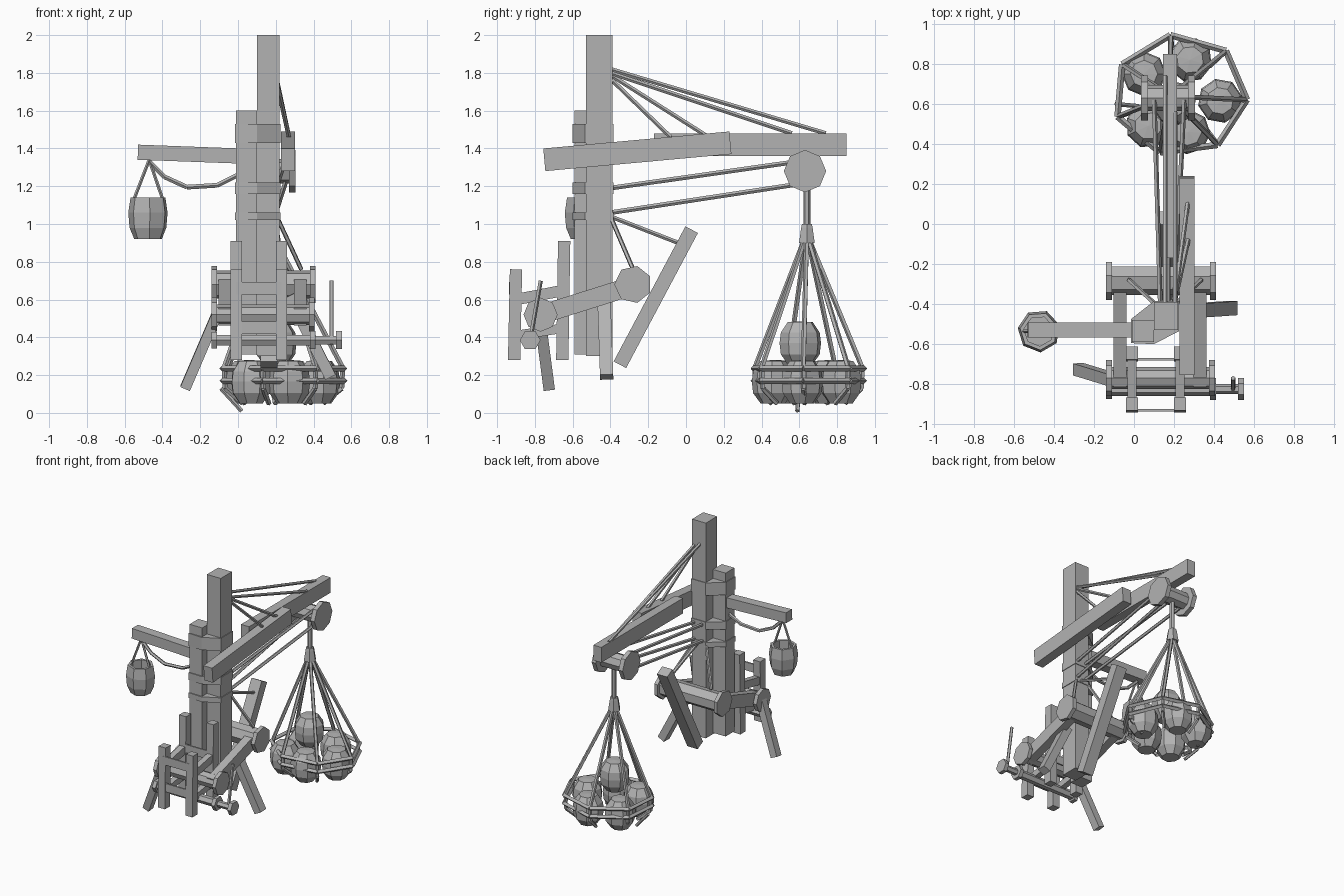
import bpy, bmesh, math
from mathutils import Vector, Matrix

old = bpy.data.objects.get("Cube")
if old:
    bpy.data.objects.remove(old, do_unlink=True)

GREY = (0.45, 0.45, 0.45, 1)
mat = bpy.data.materials.new("weathered grey")
mat.use_nodes = True
mat.diffuse_color = GREY
mat.node_tree.nodes["Principled BSDF"].inputs["Base Color"].default_value = GREY


def finish(name, bm):
    bmesh.ops.recalc_face_normals(bm, faces=bm.faces)
    me = bpy.data.meshes.new(name)
    bm.to_mesh(me)
    bm.free()
    me.materials.append(mat)
    ob = bpy.data.objects.new(name, me)
    bpy.context.collection.objects.link(ob)
    return ob


def frame(a, b, side):
    """Matrix at the middle of a-b with its z axis along a-b."""
    z = (b - a).normalized()
    s = Vector(side)
    x = (s - z * s.dot(z)).normalized()
    m = Matrix((x, z.cross(x), z)).transposed().to_4x4()
    return Matrix.Translation((a + b) / 2) @ m


def beam(name, a, b, w, h, side=(1, 0, 0)):
    a, b = Vector(a), Vector(b)
    bm = bmesh.new()
    scale = Matrix.Diagonal((w, h, (b - a).length, 1))
    bmesh.ops.create_cube(bm, size=1, matrix=frame(a, b, side) @ scale)
    return finish(name, bm)


def add_rod(bm, a, b, r, sides):
    a, b = Vector(a), Vector(b)
    side = (0, 0, 1) if abs((b - a).normalized().z) < 0.9 else (1, 0, 0)
    bmesh.ops.create_cone(bm, cap_ends=True, segments=sides, radius1=r, radius2=r,
                          depth=(b - a).length, matrix=frame(a, b, side))


def rope(name, pts, r=0.013, sides=5):
    bm = bmesh.new()
    for a, b in zip(pts, pts[1:]):
        add_rod(bm, a, b, r, sides)
    return finish(name, bm)


def drum(name, x0, x1, y, z, r, flange, sides, t=0.03):
    """Barrel along x with a flange at each end."""
    bm = bmesh.new()
    add_rod(bm, (x0, y, z), (x1, y, z), r, sides)
    for x in (x0, x1 - t):
        add_rod(bm, (x, y, z), (x + t, y, z), flange, sides)
    return finish(name, bm)


def lathe(name, profile, centre, sides, turn=0.0):
    bm = bmesh.new()
    vs = [bm.verts.new((r, 0, z)) for r, z in profile]
    es = [bm.edges.new(p) for p in zip(vs, vs[1:])]
    bmesh.ops.spin(bm, geom=vs + es, axis=(0, 0, 1), cent=(0, 0, 0),
                   angle=math.tau, steps=sides)
    bmesh.ops.remove_doubles(bm, verts=bm.verts, dist=0.0005)
    bm.transform(Matrix.Translation(centre) @ Matrix.Rotation(turn, 4, "Z"))
    return finish(name, bm)


def band(name, outline, z0, z1):
    bm = bmesh.new()
    f = bm.faces.new([bm.verts.new((x, y, z0)) for x, y in outline])
    ext = bmesh.ops.extrude_face_region(bm, geom=[f])["geom"]
    bmesh.ops.translate(bm, vec=(0, 0, z1 - z0),
                        verts=[v for v in ext if isinstance(v, bmesh.types.BMVert)])
    return finish(name, bm)


# Masts and the straps lashing them together
beam("main_mast", (0.16, -0.46, 0.3), (0.16, -0.46, 2), 0.12, 0.14)
beam("second_mast", (0.045, -0.535, 0.31), (0.045, -0.535, 1.6), 0.11, 0.11)
hull = [(-0.015, -0.595), (0.1, -0.6), (0.225, -0.535),
        (0.225, -0.385), (0.1, -0.385), (-0.015, -0.475)]
for i, (z0, z1) in enumerate([(1.43, 1.53), (1.16, 1.22), (1.02, 1.06)]):
    band(f"mast_strap_{i}", hull, z0, z1)

# Booms
beam("lower_boom", (0.265, -0.75, 1.34), (0.265, 0.235, 1.43), 0.075, 0.12)
beam("upper_boom", (0.18, -0.17, 1.42), (0.18, 0.85, 1.42), 0.07, 0.12)

# Stays from the mast head
for i, (x, y) in enumerate([(0.155, 0.74), (0.205, 0.56)]):
    rope(f"long_stay_{i}", [(x, -0.4, 1.82 - 0.02 * i), (x, y, 1.48)], 0.012)
for i, y in enumerate((-0.08, 0.12)):
    rope(f"short_stay_{i}", [(0.2, -0.4, 1.77 + 0.02 * i), (0.27, y, 1.46)], 0.012)

# Hoist drum under the boom tip and its haul ropes
drum("hoist_drum", 0.035, 0.305, 0.63, 1.28, 0.065, 0.112, 8, 0.035)
for i, (xa, xb) in enumerate([(0.13, 0.1), (0.2, 0.25)]):
    rope(f"upper_haul_rope_{i}", [(xa, -0.4, 1.19), (xb, 0.62, 1.335)])
    rope(f"lower_haul_rope_{i}", [(xa, -0.4, 1.06), (xb, 0.62, 1.215)])
rope("load_rope", [(0.18, 0.64, 1.26), (0.18, 0.64, 0.95)], 0.018, 6)
lathe("load_collar", [(0, 0.9), (0.048, 0.9), (0.035, 0.98), (0.03, 1.0), (0, 1.0)],
      (0.18, 0.64, 0), 6)

# Net: hoops, slings and cargo barrels
CX, CY, N = 0.23, 0.645, 7


def net_point(i, r, z):
    a = math.tau * i / N - 0.08
    return (CX + r * math.cos(a), CY + 0.9 * r * math.sin(a), z)


for k, z in enumerate((0.17, 0.235)):
    rope(f"net_hoop_{k}", [net_point(i, 0.335, z) for i in range(N + 1)], 0.016, 4)
for i in range(N):
    rope(f"net_sling_{i}", [(0.18, 0.64, 0.95), net_point(i, 0.325, 0.24),
                            net_point(i, 0.32, 0.13), net_point(i, 0.22, 0.05)], 0.014)
rope("loose_net_end", [(-0.09, 0.6, 0.13), (0.02, 0.59, 0.01)], 0.012)

BARREL = [(0, -0.115), (0.065, -0.115), (0.105, -0.06), (0.112, 0),
          (0.105, 0.055), (0.068, 0.11), (0, 0.115)]
for i, (x, y) in enumerate([(0.05, 0.75), (0.28, 0.82), (0.43, 0.615),
                            (0.27, 0.46), (0.07, 0.49)]):
    lathe(f"cargo_barrel_{i}", BARREL, (x, y, 0.165), 8, i * 0.5)
lathe("top_cargo_barrel", BARREL, (0.2, 0.605, 0.37), 8, 0.2)

# Side arm with hanging bucket
beam("side_arm", (-0.53, -0.53, 1.38), (0.01, -0.53, 1.36), 0.075, 0.08, (0, 1, 0))
lathe("hanging_bucket", [(0, 0.92), (0.075, 0.92), (0.1, 0.98), (0.107, 1.06),
                         (0.095, 1.14), (0.075, 1.14), (0.075, 0.97), (0, 0.97)],
      (-0.475, -0.535, 0), 7, 0.3)
for s in (-1, 1):
    rope(f"bucket_rope_{s}", [(-0.47, -0.535, 1.34), (-0.475 + 0.08 * s, -0.535, 1.12)], 0.009)
rope("sagging_rope", [(x, -0.53, z) for x, z in
                      [(-0.47, 1.33), (-0.39, 1.25), (-0.27, 1.195), (-0.11, 1.205), (0.02, 1.27)]])

# Ladder-like winch frame: four posts with rungs
for tag, y, top, rungs in [("front", -0.905, 0.76, (0.45, 0.66)),
                           ("rear", -0.65, 0.91, (0.52, 0.66))]:
    for s in (-1, 1):
        x = 0.11 + 0.12 * s
        beam(f"{tag}_post_{s}", (x, y - 0.005, 0.28), (x, y + 0.005, top), 0.06, 0.065)
    for z in rungs:
        beam(f"{tag}_rung_{z}", (-0.01, y - 0.025, z), (0.23, y - 0.025, z), 0.012, 0.065, (0, 1, 0))
for s in (-1, 1):
    x = 0.11 + 0.12 * s
    beam(f"upper_tie_{s}", (x, -0.9, 0.6), (x, -0.64, 0.65), 0.045, 0.06)
    beam(f"lower_tie_{s}", (x, -0.9, 0.41), (x, -0.64, 0.45), 0.045, 0.05)

# Winding drums, side rails and crank
drum("front_winding_drum", -0.14, 0.405, -0.77, 0.52, 0.055, 0.09, 8)
drum("rear_winding_drum", -0.14, 0.41, -0.28, 0.68, 0.075, 0.1, 7)
for tag, x in (("left", 0.33), ("right", -0.07)):
    beam(f"{tag}_rail", (x, -0.8, 0.51), (x, -0.26, 0.68), 0.065, 0.1)
drum("crank_shaft", -0.14, 0.41, -0.825, 0.385, 0.033, 0.05, 6)
drum("crank_hub", 0.38, 0.55, -0.825, 0.385, 0.025, 0.055, 6)
rope("crank_handle", [(0.495, -0.83, 0.36), (0.495, -0.77, 0.7)], 0.012)

# Leaning props and rear brace
beam("left_prop", (0.27, -0.435, 0.62), (0.49, -0.42, 0.19), 0.06, 0.07)
beam("right_prop", (-0.1, -0.78, 0.55), (-0.28, -0.725, 0.13), 0.055, 0.06)
beam("rear_brace", (0.165, 0.03, 0.97), (0.165, -0.35, 0.255), 0.09, 0.075)
rope("brace_rope", [(0.17, -0.4, 1.04), (0.17, -0.04, 0.9)], 0.012)
for s in (-1, 1):
    rope(f"drum_rope_{s}", [(0.155 + 0.05 * s, -0.4, 1.04), (0.155 + 0.18 * s, -0.28, 0.76)], 0.012)
